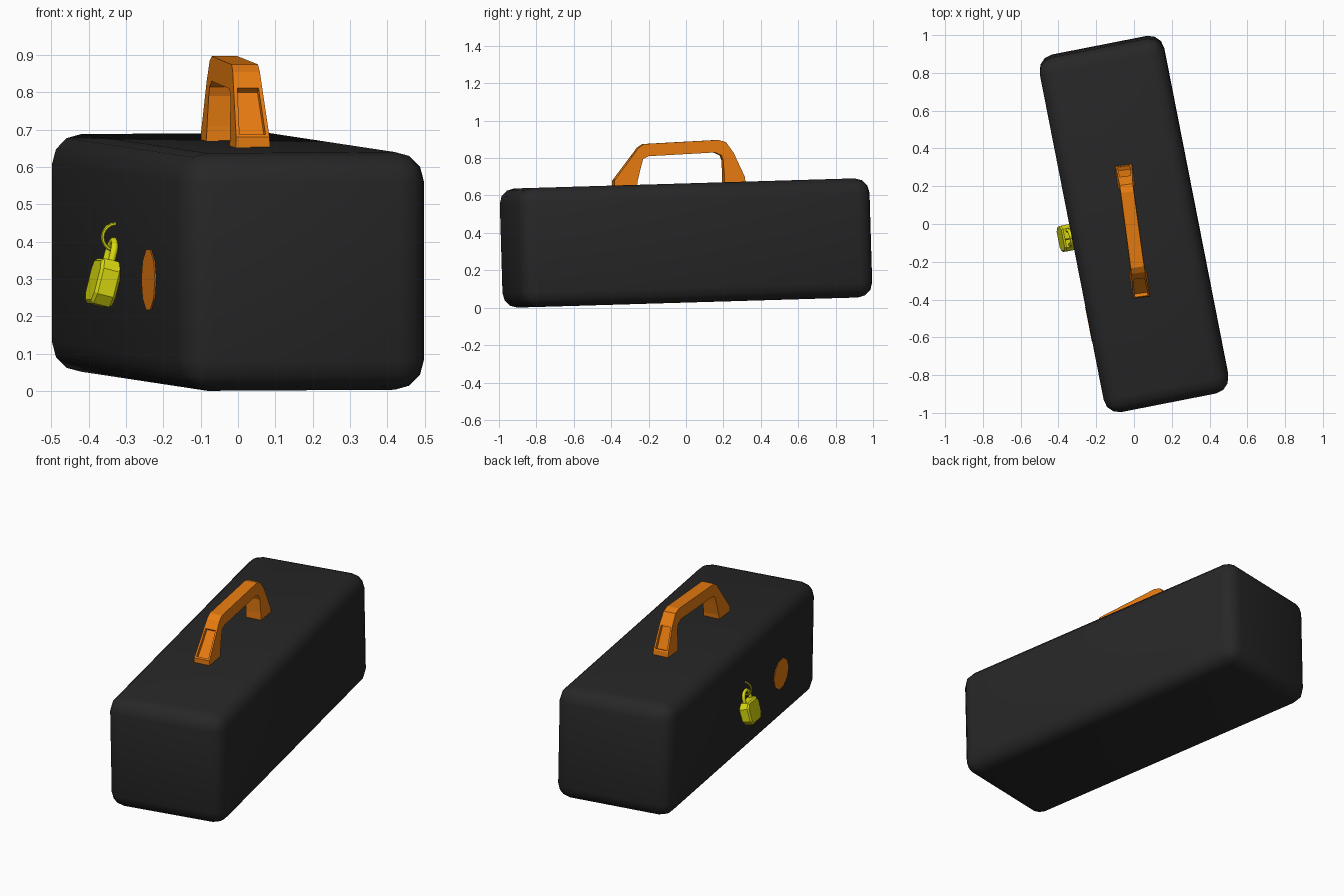
import bpy, bmesh, math
from mathutils import Matrix, Vector

if "Cube" in bpy.data.objects:
    bpy.data.objects.remove(bpy.data.objects["Cube"])

YAW = math.radians(11.1)


def material(name, rgb):
    m = bpy.data.materials.new(name)
    m.diffuse_color = (*rgb, 1)
    m.use_nodes = True
    m.node_tree.nodes["Principled BSDF"].inputs["Base Color"].default_value = m.diffuse_color
    return m


BLACK = material("black", (0.02, 0.02, 0.02))
ORANGE = material("orange", (0.8, 0.2, 0.005))
YELLOW = material("yellow", (0.7, 0.7, 0.005))


def finish(bm, name, mat, matrix, smooth=None):
    bmesh.ops.recalc_face_normals(bm, faces=bm.faces)
    me = bpy.data.meshes.new(name)
    bm.to_mesh(me)
    bm.free()
    ob = bpy.data.objects.new(name, me)
    bpy.context.collection.objects.link(ob)
    me.materials.append(mat)
    ob.matrix_world = matrix
    if smooth:
        bpy.ops.object.select_all(action='DESELECT')
        ob.select_set(True)
        bpy.context.view_layer.objects.active = ob
        bpy.ops.object.shade_smooth_by_angle(angle=math.radians(smooth))
    return ob


def tube(name, pts, radius, mat, matrix, closed=False, sides=8):
    """Sweep a round section along a planar path."""
    bm = bmesh.new()
    pts = [Vector(p) for p in pts]
    n = len(pts)
    normal = (pts[1] - pts[0]).cross(pts[n // 2] - pts[0]).normalized()
    rings = []
    for i, p in enumerate(pts):
        a = pts[(i - 1) % n] if closed or i else p
        b = pts[(i + 1) % n] if closed or i < n - 1 else p
        side = (b - a).normalized().cross(normal)
        rings.append([bm.verts.new(p + radius * (math.cos(t) * side + math.sin(t) * normal))
                      for t in (2 * math.pi * k / sides for k in range(sides))])
    for i in range(n if closed else n - 1):
        r, s = rings[i], rings[(i + 1) % n]
        for k in range(sides):
            j = (k + 1) % sides
            bm.faces.new((r[k], r[j], s[j], s[k]))
    if not closed:
        bm.faces.new(rings[0])
        bm.faces.new(rings[-1])
    return finish(bm, name, mat, matrix, 50)


# Rounded case, yawed and slightly tipped
bm = bmesh.new()
bmesh.ops.create_cube(bm, size=1)
bmesh.ops.scale(bm, vec=(0.671, 1.915, 0.637), verts=bm.verts)
bmesh.ops.bevel(bm, geom=bm.edges[:], offset=0.08, segments=3, profile=0.5, affect='EDGES')
finish(bm, "case", BLACK, Matrix.Translation((0, 0, 0.346))
       @ Matrix.Rotation(math.radians(1.7), 4, 'X') @ Matrix.Rotation(YAW, 4, 'Z'), 40)

# Carry handle: outer and inner profile, narrowing towards the top
outer = [(-.39, .64), (-.39, .68), (-.285, .82), (-.26, .855), (-.23, .875),
         (.17, .897), (.21, .885), (.25, .83), (.31, .70), (.315, .66)]
inner = [(-.27, .64), (-.265, .68), (-.245, .76), (-.235, .795), (-.205, .81),
         (.15, .83), (.185, .815), (.195, .79), (.2, .71), (.2, .66)]
bm = bmesh.new()
loops = []
for (yo, zo), (yi, zi) in zip(outer, inner):
    loop = []
    for y, z, s in ((yo, zo, -1), (yo, zo, 1), (yi, zi, 1), (yi, zi, -1)):
        half = 0.047 - 0.012 * (z - 0.64) / 0.25
        loop.append(bm.verts.new((s * half, (y + 0.035) * 1.005, z)))
    loops.append(loop)
grips = []
for i in range(len(loops) - 1):
    for k in range(4):
        j = (k + 1) % 4
        f = bm.faces.new((loops[i][k], loops[i][j], loops[i + 1][j], loops[i + 1][k]))
        if k == 0 and i in (1, 7):
            grips.append(f)
bm.faces.new(loops[0])
bm.faces.new(loops[-1])
bmesh.ops.recalc_face_normals(bm, faces=bm.faces)
# Recessed panels on the sloping legs
bmesh.ops.inset_individual(bm, faces=grips, thickness=0.014)
bmesh.ops.inset_individual(bm, faces=grips, thickness=0.001, depth=-0.02)
finish(bm, "handle", ORANGE, Matrix.Translation((-0.008, -0.035, 0))
       @ Matrix.Rotation(math.radians(7.7), 4, 'Z'))

# Flat badge set in the long side
bm = bmesh.new()
bmesh.ops.create_cone(bm, cap_ends=True, segments=10, radius1=1, radius2=1, depth=0.02)
bmesh.ops.rotate(bm, verts=bm.verts, matrix=Matrix.Rotation(math.pi / 2, 3, 'Y'))
bmesh.ops.scale(bm, vec=(1, 0.095, 0.085), verts=bm.verts)
finish(bm, "side_badge", ORANGE, Matrix.Translation((-0.231, -0.53, 0.298))
       @ Matrix.Rotation(YAW, 4, 'Z'))

# Padlock body, hanging with its bottom swung outwards
lock = (Matrix.Translation((-0.36, -0.075, 0.29)) @ Matrix.Rotation(YAW, 4, 'Z')
        @ Matrix.Rotation(math.radians(14), 4, 'Y'))
bm = bmesh.new()
shape = [(.045, -.062), (.068, -.035), (.07, .035), (.05, .062)]
shape += [(-y, z) for y, z in reversed(shape)]
front = bm.faces.new([bm.verts.new((-0.03, y, z)) for y, z in shape])
ext = bmesh.ops.extrude_face_region(bm, geom=[front])
bmesh.ops.translate(bm, vec=(0.06, 0, 0),
                    verts=[v for v in ext["geom"] if isinstance(v, bmesh.types.BMVert)])
rims = [e for e in bm.edges if abs(e.verts[0].co.x - e.verts[1].co.x) < 1e-4]
bmesh.ops.bevel(bm, geom=rims, offset=0.008, segments=1, affect='EDGES')
finish(bm, "padlock_body", YELLOW, lock)

# Shackle and the ring that holds it to the case
arc = [math.pi * k / 10 for k in range(11)]
path = [(0, 0.038, 0.05)] + [(0, 0.038 * math.cos(t), 0.08 + 0.036 * math.sin(t)) for t in arc]
path.append((0, -0.038, 0.05))
tube("padlock_shackle", path, 0.01, YELLOW, lock)
circle = [2 * math.pi * k / 20 for k in range(20)]
tube("hasp_ring", [(0.036 * math.cos(t), 0, 0.036 * math.sin(t)) for t in circle], 0.005,
     YELLOW, Matrix.Translation((-0.327, -0.075, 0.412)) @ Matrix.Rotation(YAW, 4, 'Z'),
     closed=True, sides=6)
